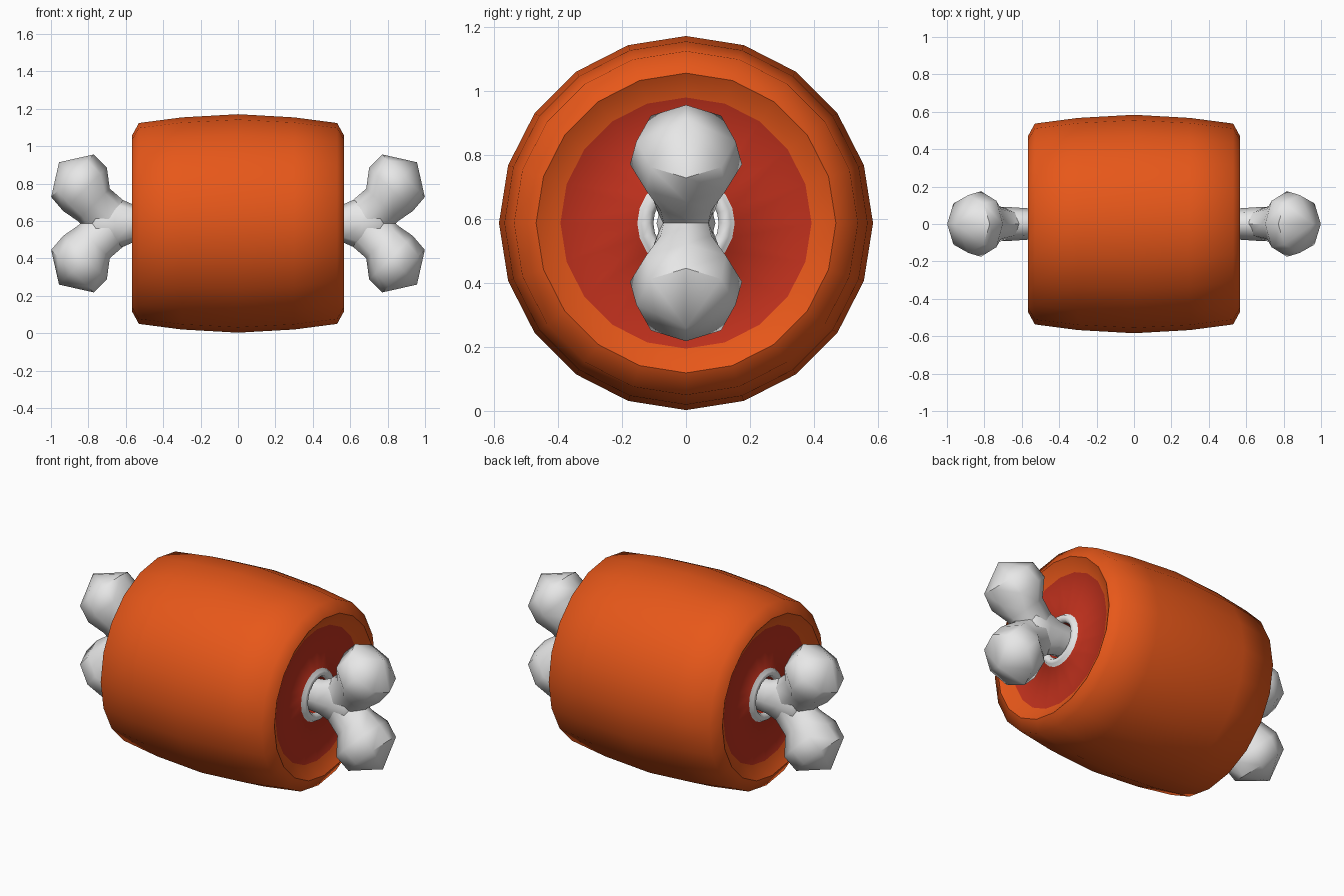
import bpy, bmesh, math
from mathutils import Vector

if "Cube" in bpy.data.objects:
    bpy.data.objects.remove(bpy.data.objects["Cube"])

CZ = 0.587  # height of the long axis


def material(name, rgb):
    m = bpy.data.materials.new(name)
    m.diffuse_color = (*rgb, 1)
    m.use_nodes = True
    m.node_tree.nodes["Principled BSDF"].inputs["Base Color"].default_value = m.diffuse_color
    return m


ORANGE = material("roast orange", (0.80, 0.096, 0.010))
RED = material("raw red", (0.52, 0.030, 0.012))
BONE = material("bone white", (0.82, 0.82, 0.82))


def ring(bm, centre, u, v, n):
    """Ellipse of n vertices spanned by the half axes u and v."""
    return [bm.verts.new(centre + u * math.cos(math.tau * i / n) + v * math.sin(math.tau * i / n))
            for i in range(n)]


def bridge(bm, a, b, mat=0):
    n = len(a)
    for i in range(n):
        j = (i + 1) % n
        bm.faces.new((a[i], a[j], b[j], b[i])).material_index = mat


def fan(bm, loop, tip):
    t = bm.verts.new(tip)
    for i in range(len(loop)):
        bm.faces.new((loop[i], loop[(i + 1) % len(loop)], t))


def finish(bm, name, mats, angle):
    bmesh.ops.recalc_face_normals(bm, faces=bm.faces)
    me = bpy.data.meshes.new(name)
    bm.to_mesh(me)
    bm.free()
    for m in mats:
        me.materials.append(m)
    ob = bpy.data.objects.new(name, me)
    bpy.context.collection.objects.link(ob)
    ob.location.z = CZ
    bpy.ops.object.select_all(action='DESELECT')
    ob.select_set(True)
    bpy.context.view_layer.objects.active = ob
    bpy.ops.object.shade_smooth_by_angle(angle=math.radians(angle))
    return ob


# Meat: barrel with bevelled ends, dished to red cut faces, raised rim round the bone tunnel
half = [(0, 0.584, 0), (0.3, 0.567, 0), (0.53, 0.537, 0), (0.568, 0.468, 0),
        (0.522, 0.392, 1), (0.522, 0.152, 2), (0.542, 0.140, 2), (0.542, 0.115, 2),
        (0.522, 0.102, 1)]
profile = half + [(-x, r, half[i - 1][2])
                  for i, (x, r, m) in reversed(list(enumerate(half))) if i]
bm = bmesh.new()
loops = [ring(bm, Vector((x, 0, 0)), Vector((0, 0, r)), Vector((0, r, 0)), 20) for x, r, m in profile]
for i, (x, r, m) in enumerate(profile):
    bridge(bm, loops[i], loops[(i + 1) % len(loops)], m)
finish(bm, "meat", [ORANGE, RED, BONE], 60)

# Bone shaft: oval sections (x, half depth, half height), pointed at both ends
bm = bmesh.new()
right = [(0.4, 0.08, 0.085), (0.57, 0.084, 0.105), (0.66, 0.09, 0.145), (0.76, 0.092, 0.14)]
sections = [(-x, a, b) for x, a, b in reversed(right)] + right
loops = [ring(bm, Vector((x, 0, 0)), Vector((0, 0, b)), Vector((0, a, 0)), 8) for x, a, b in sections]
for a, b in zip(loops, loops[1:]):
    bridge(bm, a, b)
fan(bm, loops[0], Vector((-0.845, 0, 0)))
fan(bm, loops[-1], Vector((0.845, 0, 0)))
finish(bm, "bone_shaft", [BONE], 60)

# Four knuckles, each lofted along a diagonal: (x, z, radius across, radius in y)
knuckle = [(0.69, 0.025, 0.125, 0.085), (0.772, 0.10, 0.122, 0.112),
           (0.818, 0.183, 0.165, 0.175), (0.885, 0.255, 0.161, 0.155)]
for sx, side in ((1, "right"), (-1, "left")):
    for sz, level in ((1, "upper"), (-1, "lower")):
        bm = bmesh.new()
        across = Vector((-sx, 0, sz)).normalized()
        loops = [ring(bm, Vector((sx * x, 0, sz * z)), across * r, Vector((0, ry, 0)), 8)
                 for x, z, r, ry in knuckle]
        for a, b in zip(loops, loops[1:]):
            bridge(bm, a, b)
        bm.faces.new(loops[0])
        fan(bm, loops[-1], Vector((sx * 0.957, 0, sz * 0.327)))
        finish(bm, f"{level}_{side}_knuckle", [BONE], 50)
